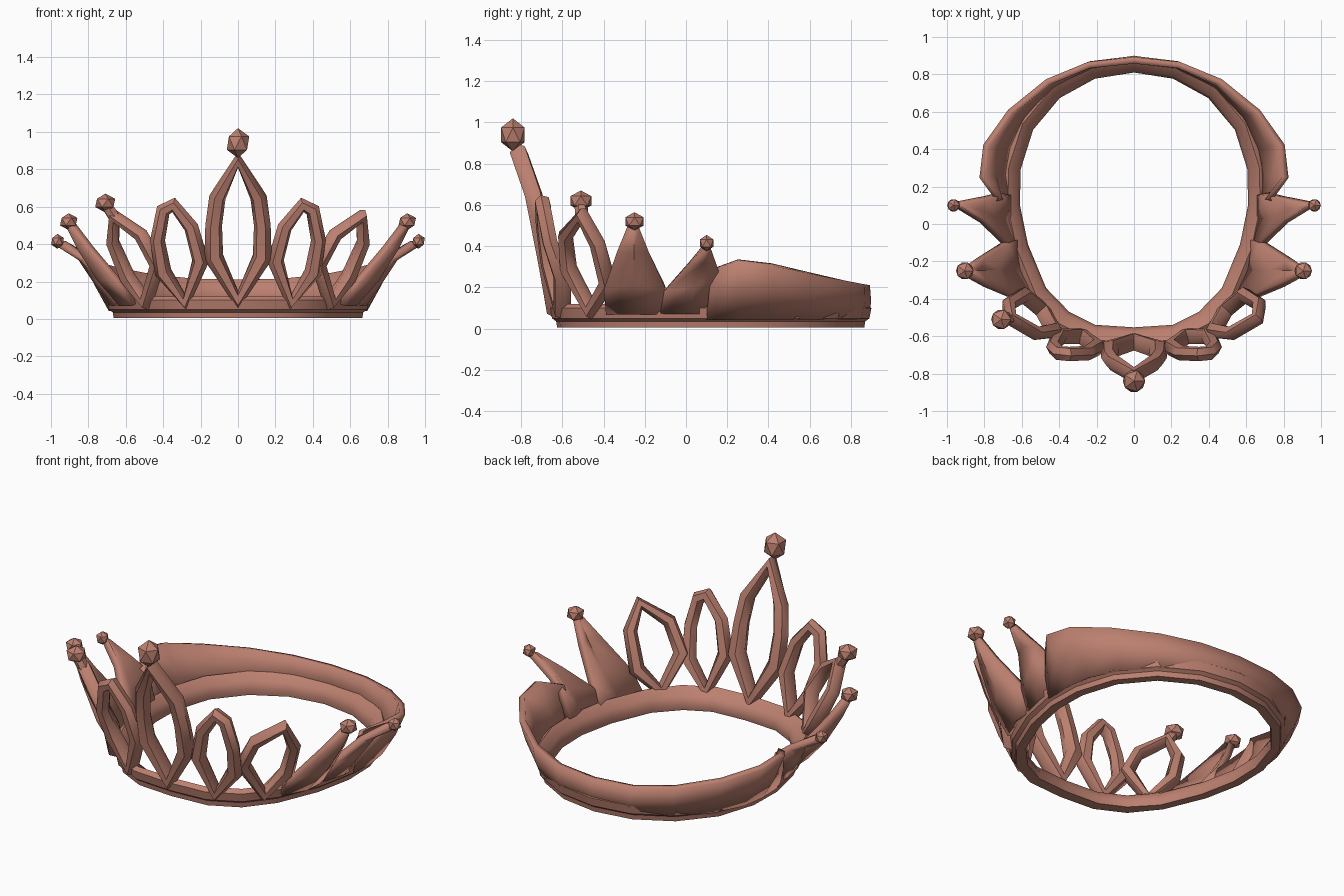
import bpy
import bmesh
from mathutils import Vector

cube = bpy.data.objects.get("Cube")
if cube:
    bpy.data.objects.remove(cube, do_unlink=True)

copper = bpy.data.materials.new("rose copper")
copper.use_nodes = True
COLOUR = (0.50, 0.215, 0.16, 1)
copper.diffuse_color = COLOUR
copper.node_tree.nodes["Principled BSDF"].inputs["Base Color"].default_value = COLOUR


def select_only(obj):
    bpy.ops.object.select_all(action='DESELECT')
    obj.select_set(True)
    bpy.context.view_layer.objects.active = obj


def finish(obj, angle=0.7):
    """Give the part its material and smooth shading with sharp edges."""
    obj.data.materials.clear()
    obj.data.materials.append(copper)
    select_only(obj)
    bpy.ops.object.shade_smooth_by_angle(angle=angle)
    return obj


def mesh_part(name, verts, faces, thickness=0):
    mesh = bpy.data.meshes.new(name)
    mesh.from_pydata(verts, [], faces)
    bm = bmesh.new()
    bm.from_mesh(mesh)
    bmesh.ops.recalc_face_normals(bm, faces=bm.faces)
    bm.to_mesh(mesh)
    bm.free()
    obj = bpy.data.objects.new(name, mesh)
    bpy.context.collection.objects.link(obj)
    if thickness:
        solid = obj.modifiers.new("thickness", 'SOLIDIFY')
        solid.thickness = thickness
        solid.offset = 0
    return finish(obj)


def grid_faces(rows, cols, wrap=False):
    """Quads over a grid of points, closed both ways if wrapped."""
    faces = []
    for r in range(rows if wrap else rows - 1):
        for c in range(cols if wrap else cols - 1):
            r2, c2 = (r + 1) % rows, (c + 1) % cols
            faces.append((r * cols + c, r2 * cols + c, r2 * cols + c2, r * cols + c2))
    return faces


def tube(name, points, radius, closed=True):
    """Rod through the points, stouter near the base."""
    curve = bpy.data.curves.new(name, 'CURVE')
    curve.dimensions = '3D'
    curve.bevel_depth = radius
    curve.bevel_resolution = 1
    curve.use_fill_caps = True
    spline = curve.splines.new('POLY')
    spline.points.add(len(points) - 1)
    for p, co in zip(spline.points, points):
        p.co = (*co, 1)
        p.radius = 1.25 if co[2] < .4 else 1.08
    spline.use_cyclic_u = closed
    obj = bpy.data.objects.new(name, curve)
    bpy.context.collection.objects.link(obj)
    select_only(obj)
    bpy.ops.object.convert(target='MESH')
    return finish(bpy.context.object, 0.9)


def knob(name, centre, radius, height):
    bpy.ops.mesh.primitive_ico_sphere_add(subdivisions=1, location=centre)
    obj = bpy.context.object
    obj.name = name
    obj.scale = (radius, radius, height)
    return finish(obj, 0.5)


def flip(points, side):
    return [(side * x, y, z) for x, y, z in points]


# Base ring: a small section swept round a half outline and its mirror
half = [(0, -.605), (.22, -.59), (.38, -.51), (.5, -.36), (.6, -.12), (.645, .1),
        (.64, .3), (.57, .52), (.42, .7), (.22, .81), (0, .845)]
outline = half + [(-x, y) for x, y in half[-2:0:-1]]
section = [(-.03, .005), (.02, .005), (.025, .035), (.045, .05),
           (.055, .1), (.03, .12), (-.02, .085), (-.035, .04)]
ring = []
count = len(outline)
for i, (x, y) in enumerate(outline):
    before, after = Vector(outline[i - 1]), Vector(outline[(i + 1) % count])
    along = (after - before).normalized()
    for out, z in section:
        # the inner ledge is wider at the front
        reach = out * 1.5 if out < 0 and y < -.5 else out
        ring.append((x + along.y * reach, y - along.x * reach, z))
mesh_part("base_ring", ring, grid_faces(count, len(section), True))

# Flared back band: lower, middle and upper edge
lower = [(.67, .1), (.675, .26), (.655, .4), (.57, .57), (.42, .73), (.22, .835), (0, .865)]
upper = [(.72, .13, .29), (.81, .25, .33), (.79, .42, .31), (.66, .6, .27),
         (.46, .76, .235), (.24, .85, .215), (0, .875, .21)]
band_half = []
for (lx, ly), top in zip(lower, upper):
    low, high = Vector((lx, ly, .05)), Vector(top)
    middle = low.lerp(high, .5) + Vector((lx, ly - .12, 0)) * .015
    band_half.append([low, middle, high])
band = band_half + [[Vector((-p.x, p.y, p.z)) for p in row] for row in band_half[-2::-1]]
mesh_part("back_band", [tuple(p) for row in band for p in row],
          grid_faces(len(band), 3), .035)

# Open front points
centre_half = [(.13, -.67, .33), (.13, -.71, .5), (.11, -.74, .65)]
tube("centre_loop", [(0, -.63, .1)] + centre_half + [(0, -.81, .85)]
     + flip(centre_half[::-1], -1), .042)
knob("centre_knob", (0, -.84, .94), .067, .08)

inner_loop = [(.28, -.6, .09), (.2, -.66, .31), (.25, -.69, .49),
              (.345, -.695, .61), (.4, -.69, .58), (.43, -.66, .42), (.4, -.6, .25)]
outer_loop = [(.49, -.46, .09), (.43, -.57, .29), (.52, -.585, .45),
              (.66, -.505, .55), (.67, -.43, .41), (.59, -.38, .22)]

# Solid side points: two edges and a ridge, root to tip
front_leaf = [[(.55, -.38, .08), (.62, -.25, .08), (.63, -.08, .08)],
              [(.64, -.39, .2), (.74, -.25, .22), (.69, -.1, .2)],
              [(.79, -.325, .38), (.84, -.25, .38), (.82, -.185, .38)],
              [(.88, -.275, .5), (.9, -.25, .5), (.89, -.235, .5)]]
rear_leaf = [[(.63, -.12, .08), (.67, .02, .08), (.67, .16, .08)],
             [(.69, -.1, .19), (.76, .04, .21), (.71, .16, .26)],
             [(.81, .015, .32), (.84, .08, .33), (.79, .14, .32)],
             [(.93, .085, .4), (.95, .1, .4), (.93, .115, .4)]]

for side, label in ((1, "left"), (-1, "right")):
    tube(label + "_inner_loop", flip(inner_loop, side), .037)
    tube(label + "_outer_loop", flip(outer_loop, side), .036)
    for name, rows in (("front_leaf", front_leaf), ("rear_leaf", rear_leaf)):
        verts = [p for row in rows for p in flip(row, side)]
        mesh_part(f"{label}_{name}", verts, grid_faces(len(rows), 3), .04)
    knob(label + "_front_leaf_knob", (side * .905, -.25, .52), .052, .045)
    knob(label + "_rear_leaf_knob", (side * .965, .1, .415), .038, .04)

# Only the right outer loop carries a knob, on a short stalk
tube("right_outer_stalk", [(-.66, -.505, .54), (-.71, -.51, .62)], .03, False)
knob("right_outer_knob", (-.71, -.51, .62), .06, .05)
